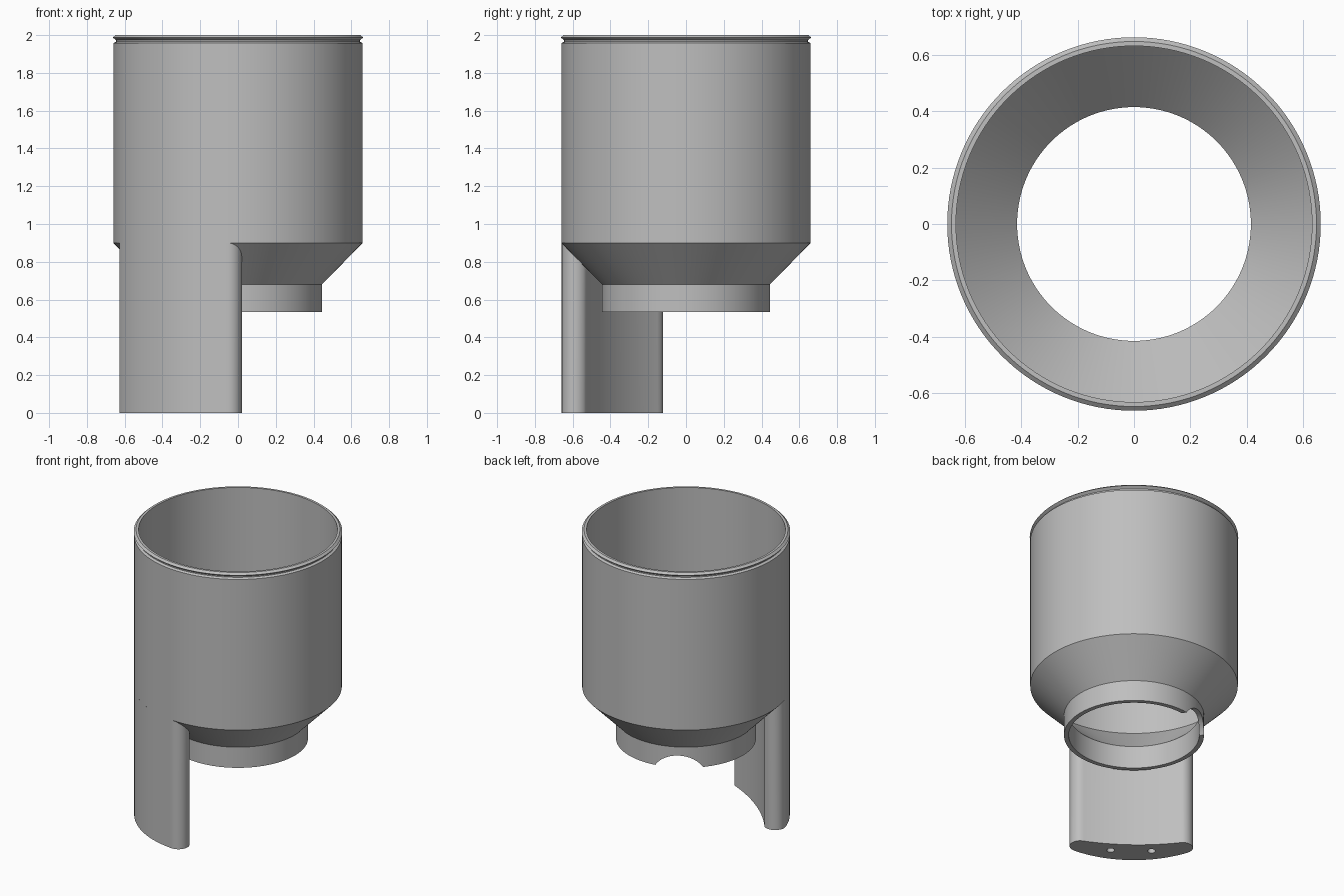
import bpy, bmesh, math
from mathutils import Matrix

cube = bpy.data.objects.get("Cube")
if cube:
    bpy.data.objects.remove(cube, do_unlink=True)

grey = bpy.data.materials.new("plain grey")
grey.use_nodes = True
grey.diffuse_color = (0.52, 0.52, 0.52, 1)
grey.node_tree.nodes["Principled BSDF"].inputs["Base Color"].default_value = (0.52, 0.52, 0.52, 1)

R = 0.66                      # outer radius of the cup
LEG_ANGLE = math.radians(232)  # direction of the leg around the cup


def make_object(name, bm):
    bmesh.ops.recalc_face_normals(bm, faces=bm.faces)
    mesh = bpy.data.meshes.new(name)
    bm.to_mesh(mesh)
    bm.free()
    mesh.materials.append(grey)
    obj = bpy.data.objects.new(name, mesh)
    bpy.context.collection.objects.link(obj)
    return obj


def activate(obj):
    bpy.ops.object.select_all(action='DESELECT')
    obj.select_set(True)
    bpy.context.view_layer.objects.active = obj


def drill(target, matrix, radius, depth):
    """Cut a round hole along the local z axis of the matrix."""
    bm = bmesh.new()
    bmesh.ops.create_cone(bm, cap_ends=True, segments=48, radius1=radius,
                          radius2=radius, depth=depth, matrix=matrix)
    cutter = make_object("cutter", bm)
    cutter.hide_render = True
    mod = target.modifiers.new("cut", 'BOOLEAN')
    mod.operation = 'DIFFERENCE'
    mod.solver = 'EXACT'
    mod.object = cutter
    activate(target)
    bpy.ops.object.modifier_apply(modifier=mod.name)
    bpy.data.objects.remove(cutter, do_unlink=True)


def smooth(obj):
    activate(obj)
    bpy.ops.object.shade_smooth_by_angle(angle=math.radians(25))


# Cup: hollow turned profile with neck, cone, wall and threaded rim
profile = [(0.415, 0.535), (0.445, 0.535), (0.445, 0.68), (R, 0.9), (R, 1.957),
           (0.645, 1.965), (0.645, 1.973), (R + 0.003, 1.987), (0.648, 2.0),
           (0.632, 2.0), (0.632, 0.914), (0.415, 0.692)]
SEGMENTS = 128
bm = bmesh.new()
rings = []
for i in range(SEGMENTS):
    a = math.tau * i / SEGMENTS
    rings.append([bm.verts.new((r * math.cos(a), r * math.sin(a), z)) for r, z in profile])
for i in range(SEGMENTS):
    a, b = rings[i], rings[(i + 1) % SEGMENTS]
    for j in range(len(profile)):
        k = (j + 1) % len(profile)
        bm.faces.new((a[j], b[j], b[k], a[k]))
cup = make_object("cup_body", bm)

# Arched notch in one side of the neck
notch = (Matrix.Rotation(math.radians(119), 4, 'Z')
         @ Matrix.Translation((0.43, 0, 0.44))
         @ Matrix.Rotation(math.pi / 2, 4, 'Y'))
drill(cup, notch, 0.18, 0.3)
smooth(cup)

# Leg: curved slab with round ends, its top following the cone
END_R = 0.07                   # radius of the round ends
END_A = math.radians(33.15)    # angle from the leg middle to each end centre
end_u = (R - END_R) * math.cos(END_A)
end_v = (R - END_R) * math.sin(END_A)
tip = END_R * math.sin(END_A)
inner_mid, inner_end = 0.465, end_u - END_R


def leg_depths(v):
    """Outer and inner distance from the cup axis at sideways position v."""
    v = abs(v)
    d = max(v - end_v, -END_R)
    bulge = math.sqrt(max(END_R ** 2 - d ** 2, 0))
    outer = math.sqrt(R ** 2 - v ** 2) if v < end_v + tip else end_u + bulge
    if v < end_v:
        inner = inner_mid + (inner_end - inner_mid) * (v / end_v) ** 2
    else:
        inner = end_u - bulge
    return outer, inner


half = [end_v * i / 16 for i in range(17)]
half += [end_v + END_R * math.sin(math.pi / 2 * i / 10) for i in range(1, 11)]
stations = [-v for v in reversed(half[1:])] + half
turn = Matrix.Rotation(LEG_ANGLE, 4, 'Z')
bm = bmesh.new()
rows = []
for v in stations:
    row = []
    for u in leg_depths(v):
        r = math.hypot(u, v)
        top = min(0.9, 0.905 - (R - r) * 1.023)
        row += [bm.verts.new((u, v, 0)), bm.verts.new((u, v, top))]
    rows.append(row)
for a, b in zip(rows, rows[1:]):
    for p, q in ((0, 1), (1, 3), (3, 2), (2, 0)):
        bm.faces.new((a[p], a[q], b[q], b[p]))
bmesh.ops.remove_doubles(bm, verts=bm.verts, dist=0.0005)
bmesh.ops.transform(bm, matrix=turn, verts=bm.verts)
leg = make_object("curved_leg", bm)

# Two small holes in the foot of the leg
for side in (-1, 1):
    drill(leg, turn @ Matrix.Translation((0.54, side * 0.13, 0)), 0.025, 0.2)
smooth(leg)
